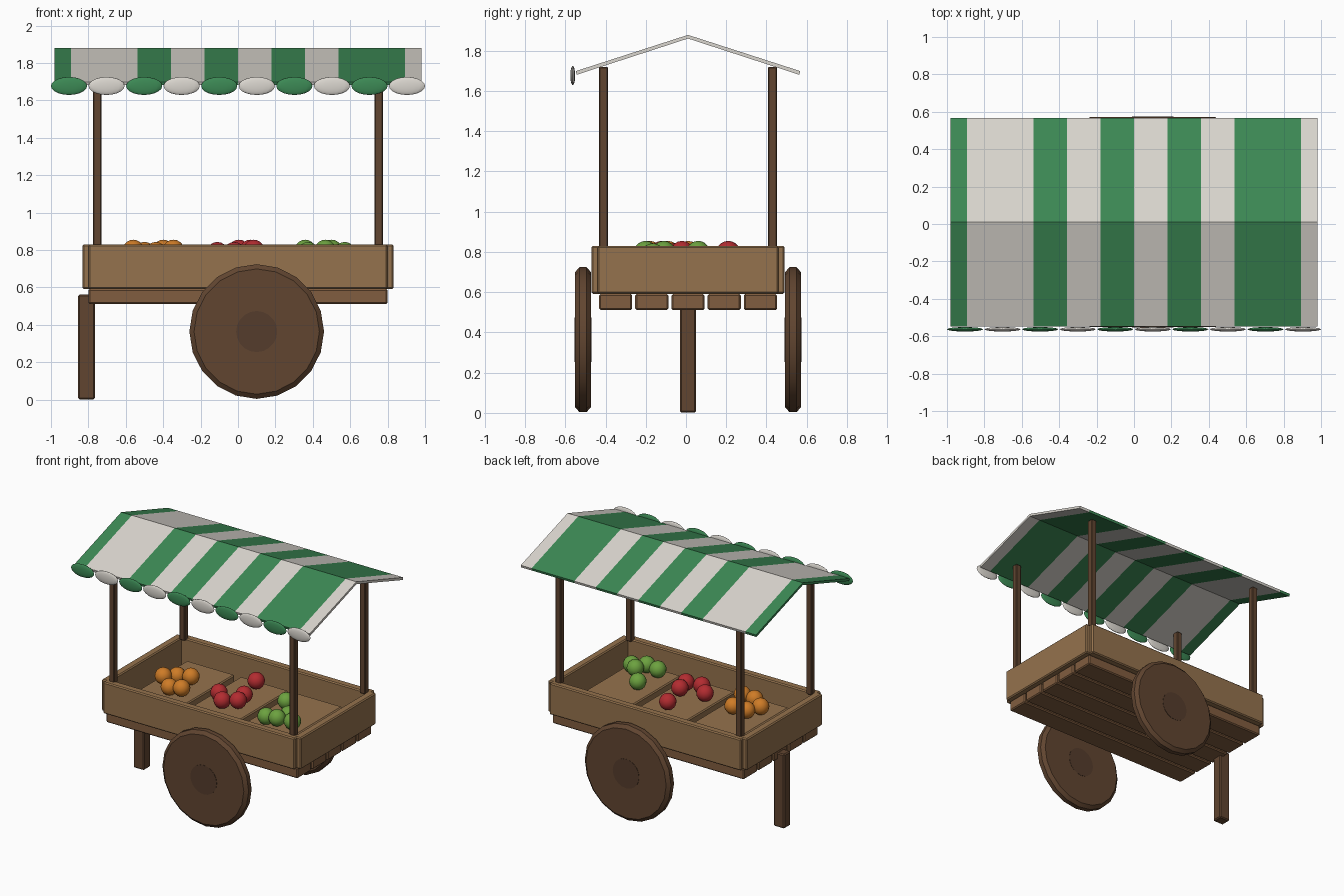
import bpy, bmesh, math
from mathutils import Matrix

if "Cube" in bpy.data.objects:
    bpy.data.objects.remove(bpy.data.objects["Cube"])

OY = 0.01  # the whole cart sits slightly back because of the front valance


def material(name, rgb):
    m = bpy.data.materials.new(name)
    m.diffuse_color = (*rgb, 1)
    m.use_nodes = True
    m.node_tree.nodes["Principled BSDF"].inputs["Base Color"].default_value = m.diffuse_color
    return m


WOOD = material("light_wood", (0.30, 0.17, 0.075))
PLANK = material("plank_wood", (0.22, 0.11, 0.05))
DARK = material("dark_wood", (0.12, 0.06, 0.03))
HUB = material("hub_wood", (0.09, 0.045, 0.025))
GREEN = material("green_cloth", (0.045, 0.25, 0.09))
WHITE = material("white_cloth", (0.70, 0.67, 0.62))
ORANGE = material("orange_skin", (0.62, 0.20, 0.02))
RED = material("red_skin", (0.45, 0.025, 0.03))
LIME = material("lime_skin", (0.15, 0.36, 0.05))


def finish(name, bm, mats, smooth=None):
    bmesh.ops.recalc_face_normals(bm, faces=bm.faces[:])
    me = bpy.data.meshes.new(name)
    bm.to_mesh(me)
    bm.free()
    for m in mats:
        me.materials.append(m)
    ob = bpy.data.objects.new(name, me)
    bpy.context.collection.objects.link(ob)
    if smooth:
        bpy.ops.object.select_all(action='DESELECT')
        ob.select_set(True)
        bpy.context.view_layer.objects.active = ob
        bpy.ops.object.shade_smooth_by_angle(angle=math.radians(smooth))
    return ob


def box(name, center, size, mat, bevel=0.008):
    bm = bmesh.new()
    bmesh.ops.create_cube(bm, size=1, matrix=Matrix.Diagonal((*size, 1)))
    bmesh.ops.bevel(bm, geom=bm.edges[:], offset=bevel, segments=1, affect='EDGES')
    ob = finish(name, bm, [mat])
    ob.location = (center[0], center[1] + OY, center[2])
    return ob


def ball(name, center, radii, mat, seg=14, rings=10):
    bm = bmesh.new()
    bmesh.ops.create_uvsphere(bm, u_segments=seg, v_segments=rings, radius=1,
                              matrix=Matrix.Diagonal((*radii, 1)))
    ob = finish(name, bm, [mat], 60)
    ob.location = (center[0], center[1] + OY, center[2])
    return ob


def disc(name, center, profile, mat, sides):
    """Lathe of (radius, offset) points around the y axis."""
    bm = bmesh.new()
    rings = [[bm.verts.new((r * math.cos(a), o, r * math.sin(a)))
              for a in (2 * math.pi * i / sides for i in range(sides))]
             for r, o in profile]
    for a, b in zip(rings, rings[1:]):
        for i in range(sides):
            j = (i + 1) % sides
            bm.faces.new((a[i], a[j], b[j], b[i]))
    bm.faces.new(rings[0])
    bm.faces.new(rings[-1])
    ob = finish(name, bm, [mat], 40)
    ob.location = (center[0], center[1] + OY, center[2])


# Deck planks running along the cart
for i in range(5):
    box(f"deck_plank_{i + 1}", (0, (i - 2) * 0.18, 0.551), (1.6, 0.165, 0.08), PLANK)

# Tray walls, notched at the corners
for s, side in ((-1, "front"), (1, "back")):
    box(f"{side}_wall", (0, s * 0.45, 0.711), (1.6, 0.06, 0.238), WOOD)
for s, side in ((-1, "left"), (1, "right")):
    box(f"{side}_wall", (s * 0.802, 0, 0.711), (0.06, 0.9, 0.238), WOOD)

# Awning posts on the four corners
for sx, a in ((-1, "left"), (1, "right")):
    for sy, b in ((-1, "front"), (1, "back")):
        box(f"{b}_{a}_post", (sx * 0.753, sy * 0.42, 1.27), (0.045, 0.045, 0.9), DARK, 0.005)

# Prop leg and the two solid wheels
box("prop_leg", (-0.81, 0, 0.281), (0.09, 0.08, 0.56), DARK)
rim = [(0.30, -0.04), (0.335, -0.04), (0.36, -0.018),
       (0.36, 0.018), (0.335, 0.04), (0.30, 0.04)]
for s, side in ((-1, "front"), (1, "back")):
    disc(f"{side}_wheel", (0.1, s * 0.522, 0.364), rim, DARK, 20)
    disc(f"{side}_wheel_hub", (0.1, s * 0.522, 0.364), [(0.11, -0.042), (0.11, 0.042)], HUB, 20)

# Display crates with heaped produce
produce = {
    "orange": (-0.45, ORANGE, [(-.56, -.10), (-.50, -.02), (-.40, 0), (-.44, -.20), (-.345, -.19)]),
    "apple": (0.0, RED, [(.005, .20), (-.11, -.08), (.085, -.13), (-.02, -.17), (.065, -.03)]),
    "lime": (0.45, LIME, [(.36, .05), (.375, -.21), (.467, -.21), (.57, -.175), (.50, -.12)]),
}
for kind, (x, mat, spots) in produce.items():
    box(f"{kind}_crate", (x, 0, 0.66), (0.40, 0.62, 0.14), WOOD)
    for i, (px, py) in enumerate(spots):
        z = 0.795 if i % 2 == 0 else 0.783
        ball(f"{kind}_{i + 1}", (px, py, z), (0.06, 0.06, 0.06), mat)

# Striped gable awning: a folded sheet profile swept along x
t = 0.009
profile = [(-0.553, 1.69 - t), (-0.558, 1.69 + t), (0, 1.87 + t),
           (0.558, 1.69 + t), (0.553, 1.69 - t), (0, 1.87 - t)]
cuts = [-.982, -.893, -.536, -.357, -.179, 0, .179, .357, .536, .893, .982]
bm = bmesh.new()
loops = [[bm.verts.new((x, y + OY, z)) for y, z in profile] for x in cuts]
for k, (a, b) in enumerate(zip(loops, loops[1:])):
    for i in range(6):
        j = (i + 1) % 6
        bm.faces.new((a[i], a[j], b[j], b[i])).material_index = k % 2
for loop, idx in ((loops[0], 0), (loops[-1], 1)):
    for q in ((0, 1, 2, 5), (2, 3, 4, 5)):
        bm.faces.new([loop[i] for i in q]).material_index = idx
finish("awning", bm, [GREEN, WHITE])

# Scalloped valance along the front eave
for i in range(10):
    ball(f"valance_scallop_{i + 1}", (-0.9035 + i * 0.2008, -0.573, 1.677),
         (0.0965, 0.012, 0.048), GREEN if i % 2 == 0 else WHITE, 16, 10)
